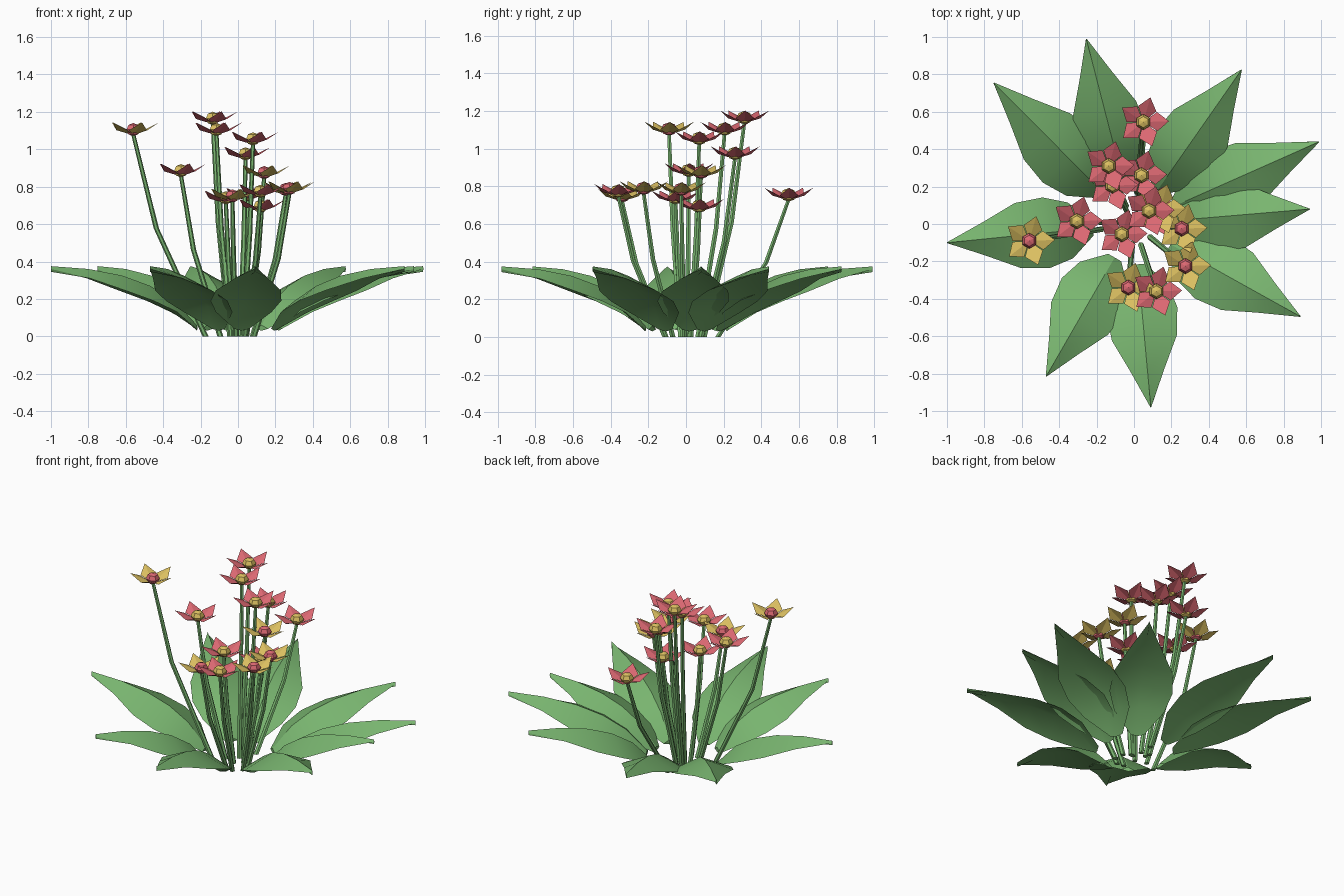
import bpy, bmesh, math
from mathutils import Vector

cube = bpy.data.objects.get("Cube")
if cube:
    bpy.data.objects.remove(cube)


def make_material(name, rgb):
    mat = bpy.data.materials.new(name)
    mat.use_nodes = True
    mat.diffuse_color = (*rgb, 1)
    mat.node_tree.nodes["Principled BSDF"].inputs["Base Color"].default_value = (*rgb, 1)
    return mat


green = make_material("leaf green", (0.19, 0.46, 0.16))
coral = make_material("coral red", (0.72, 0.14, 0.17))
yellow = make_material("warm yellow", (0.72, 0.53, 0.12))


def finish(bm, name, materials, smooth=False):
    bmesh.ops.recalc_face_normals(bm, faces=bm.faces)
    mesh = bpy.data.meshes.new(name)
    bm.to_mesh(mesh)
    bm.free()
    obj = bpy.data.objects.new(name, mesh)
    bpy.context.collection.objects.link(obj)
    for mat in materials:
        mesh.materials.append(mat)
    if smooth:
        bpy.ops.object.select_all(action="DESELECT")
        obj.select_set(True)
        bpy.context.view_layer.objects.active = obj
        bpy.ops.object.shade_smooth_by_angle(angle=math.radians(30))
    return obj


def loft(bm, rings):
    """Skin closed rings of points and cap both ends."""
    rows = [[bm.verts.new(p) for p in ring] for ring in rings]
    n = len(rows[0])
    for a, b in zip(rows, rows[1:]):
        for i in range(n):
            j = (i + 1) % n
            bm.faces.new((a[i], a[j], b[j], b[i]))
    bm.faces.new(rows[0])
    bm.faces.new(rows[-1])


# Leaf stations: radius, half width, midrib height, edge droop
LEAF = [(0.22, 0.04, 0.06, 0.02), (0.34, 0.15, 0.19, 0.06),
        (0.47, 0.19, 0.27, 0.08), (0.62, 0.175, 0.325, 0.08),
        (0.8, 0.09, 0.36, 0.05), (1.0, 0.002, 0.375, 0.015)]
LEAF_TIPS = [(-0.255, 0.99), (-0.75, 0.755), (-1.0, -0.1), (-0.47, -0.815),
             (0.09, -0.98), (0.89, -0.495), (0.94, 0.08), (0.99, 0.44),
             (0.575, 0.825)]


def make_leaf(name, tip):
    tip = Vector((*tip, 0))
    side = Vector((-tip.y, tip.x, 0)).normalized()
    bm = bmesh.new()
    rings = []
    for r, w, z, droop in LEAF:
        mid = tip * r
        rings.append([mid + side * w + Vector((0, 0, z - droop)),
                      mid + Vector((0, 0, z)),
                      mid - side * w + Vector((0, 0, z - droop)),
                      mid + Vector((0, 0, z - 0.03))])
    loft(bm, rings)
    finish(bm, name, [green], smooth=True)


def make_stem(name, head):
    # Leans out from the clump, then bends upright halfway
    x, y, z = head
    path = [(0.31, 0, 0.016), (0.78, 0.52 * z, 0.014), (1, z - 0.03, 0.011)]
    bm = bmesh.new()
    rings = []
    for k, h, r in path:
        rings.append([(x * k + r * math.cos(i * math.tau / 6),
                       y * k + r * math.sin(i * math.tau / 6), h) for i in range(6)])
    loft(bm, rings)
    finish(bm, name, [green], smooth=True)


def make_flower(name, head, petal_mat, center_mat):
    head = Vector(head)
    bm = bmesh.new()

    def point(angle, r, z):
        return bm.verts.new(head + Vector((r * math.cos(angle), r * math.sin(angle), z)))

    # Five upturned kite petals
    for i in range(5):
        a = math.radians(2 + 72 * i)
        base = point(a, 0, -0.035)
        left = point(a + 0.6, 0.09, -0.008)
        right = point(a - 0.6, 0.09, -0.008)
        tip = point(a, 0.137, 0.033)
        bm.faces.new((base, right, tip))
        bm.faces.new((base, tip, left))
    # Button in the middle
    old = set(bm.faces)
    ball = bmesh.ops.create_uvsphere(bm, u_segments=6, v_segments=4, radius=0.042)
    for v in ball["verts"]:
        v.co = head + Vector((v.co.x, v.co.y, v.co.z * 0.85 - 0.005))
    for f in bm.faces:
        if f not in old:
            f.material_index = 1
    finish(bm, name, [petal_mat, center_mat])


RED_HEADS = [(0.05, 0.545, 0.76), (-0.135, 0.31, 1.17), (0.04, 0.26, 0.98),
             (-0.305, 0.015, 0.89), (0.08, 0.07, 1.06), (-0.065, -0.055, 0.745),
             (0.12, -0.36, 0.78), (-0.115, 0.205, 1.11), (0.12, 0.07, 0.7)]
YELLOW_HEADS = [(-0.56, -0.09, 1.11), (0.255, -0.025, 0.79), (0.275, -0.225, 0.795),
                (-0.03, -0.34, 0.755), (0.14, 0.08, 0.88)]

for i, tip in enumerate(LEAF_TIPS, 1):
    make_leaf(f"leaf_{i}", tip)

for label, heads, petal, center in (("red", RED_HEADS, coral, yellow),
                                    ("yellow", YELLOW_HEADS, yellow, coral)):
    for i, head in enumerate(heads, 1):
        make_stem(f"{label}_stem_{i}", head)
        make_flower(f"{label}_flower_{i}", head, petal, center)
